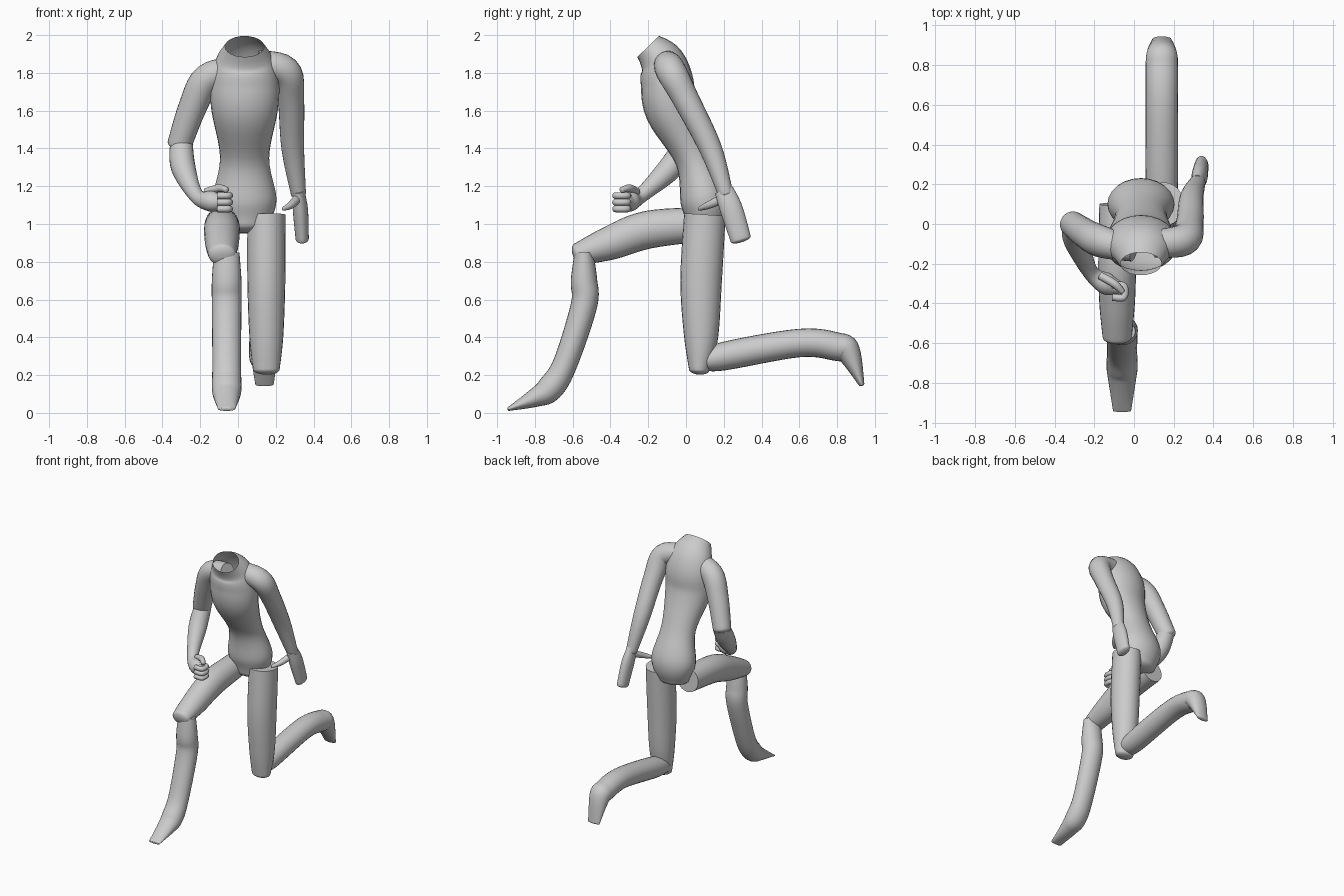
import bpy
import bmesh
import math
from mathutils import Vector

start_cube = bpy.data.objects.get("Cube")
if start_cube:
    bpy.data.objects.remove(start_cube, do_unlink=True)

SIDEWAYS, BACKWARDS, UPWARDS = Vector((1, 0, 0)), Vector((0, 1, 0)), Vector((0, 0, 1))
SIDES, STEPS = 24, 6

grey = bpy.data.materials.new("plain grey")
grey.use_nodes = True
grey.diffuse_color = (0.6, 0.6, 0.6, 1)
grey.node_tree.nodes["Principled BSDF"].inputs["Base Color"].default_value = grey.diffuse_color


def smooth_path(stations):
    """Pass a smooth spline through stations of position and radius."""
    points = [Vector(station) for station in stations]
    points = [points[0]] + points + [points[-1]]
    path = []
    for before, start, end, after in zip(points, points[1:], points[2:], points[3:]):
        leave, arrive = (end - before) / 2, (after - start) / 2
        for step in range(STEPS):
            t = step / STEPS
            ease = t * t * (3 - 2 * t)
            path.append(start.lerp(end, ease)
                        + leave * t * (1 - t) ** 2
                        - arrive * t * t * (1 - t))
    return path + [points[-1]]


def add_ring(bm, centre, along, across, width, depth):
    """Add an ellipse of vertices square to the path."""
    side = (across - along * across.dot(along)).normalized()
    front = along.cross(side)
    angles = [math.tau * corner / SIDES for corner in range(SIDES)]
    return [bm.verts.new(centre + side * width * math.cos(angle) + front * depth * math.sin(angle))
            for angle in angles]


def limb(name, stations, across=BACKWARDS, extra=0.0, gain=1.0, open_start=False):
    """Loft ellipses along (x, y, z, radius) stations and round off the end."""
    path = smooth_path(stations)
    centres = [point.xyz for point in path]
    bm = bmesh.new()
    rings = []
    for i, point in enumerate(path):
        following = centres[min(i + 1, len(path) - 1)]
        along = (following - centres[max(i - 1, 0)]).normalized()
        depth = point.w
        width = extra + gain * depth
        rings.append(add_ring(bm, centres[i], along, across, width, depth))

    # Low dome over the far end
    for step in range(1, STEPS):
        angle = math.pi / 2 * step / STEPS
        tip = centres[-1] + along * depth / 2 * math.sin(angle)
        shrink = math.cos(angle)
        rings.append(add_ring(bm, tip, along, across, width * shrink, depth * shrink))

    for ring, beyond in zip(rings, rings[1:]):
        for corner in range(SIDES):
            neighbour = (corner + 1) % SIDES
            bm.faces.new((ring[corner], ring[neighbour], beyond[neighbour], beyond[corner]))
    bm.faces.new(rings[-1])
    if not open_start:
        bm.faces.new(reversed(rings[0]))

    mesh = bpy.data.meshes.new(name)
    bm.to_mesh(mesh)
    bm.free()
    mesh.materials.append(grey)
    part = bpy.data.objects.new(name, mesh)
    bpy.context.collection.objects.link(part)
    bpy.ops.object.select_all(action="DESELECT")
    part.select_set(True)
    bpy.context.view_layer.objects.active = part
    bpy.ops.object.shade_smooth_by_angle(angle=math.radians(45))


def upright(x, profile):
    """Place a (y, z, radius) profile in the plane at x."""
    return [(x, *point) for point in profile]


def leg_part(name, x, profile):
    """Build a leg piece, which stays broad where the foot gets thin."""
    limb(name, upright(x, profile), across=SIDEWAYS, extra=0.04, gain=0.55)


# Torso, from the open neck down to the crotch
limb("torso", upright(.035, [
    (-.2, 1.94, .08), (-.13, 1.86, .12), (-.1, 1.75, .14), (-.08, 1.6, .135),
    (.04, 1.35, .1), (.1, 1.13, .13), (.1, 1, .1)]),
    across=SIDEWAYS, gain=1.3, open_start=True)

# Right leg, stepping forward
leg_part("right_thigh", -.085, [(.1, 1, .09), (-.2, .97, .1), (-.4, .9, .09), (-.57, .84, .06)])
leg_part("right_shin_and_foot", -.06, [
    (-.54, .85, .05), (-.54, .7, .07), (-.54, .57, .07), (-.64, .26, .065),
    (-.72, .13, .07), (-.8, .08, .05), (-.94, .02, .01)])

# Left leg, kneeling with the shin trailing behind
leg_part("left_thigh", .15, [(.1, 1.05, .11), (.08, .7, .11), (.08, .4, .09), (.07, .23, .055)])
leg_part("left_shin_and_foot", .14, [
    (.08, .27, .05), (.2, .3, .075), (.6, .37, .075), (.8, .35, .075),
    (.86, .32, .065), (.93, .15, .015)])

# Left arm, hanging back with a flat hand
limb("left_arm", [
    (.1, -.1, 1.85, .07), (.25, -.08, 1.81, .08), (.28, 0, 1.66, .07),
    (.29, .13, 1.4, .06), (.32, .21, 1.16, .04)])
limb("left_hand", [(.32, .2, 1.18, .03), (.33, .24, 1.08, .04), (.34, .29, .92, .035)], extra=.02)
limb("left_thumb", [(.32, .21, 1.14, .025), (.28, .12, 1.1, .02), (.24, .07, 1.08, .01)], SIDEWAYS)

# Right arm, bent at the elbow
limb("right_upper_arm", [
    (0, -.13, 1.83, .06), (-.16, -.09, 1.77, .08), (-.24, -.05, 1.62, .075), (-.31, 0, 1.42, .065)])
limb("right_forearm_and_palm", [
    (-.3, 0, 1.43, .06), (-.29, -.08, 1.3, .065), (-.22, -.24, 1.15, .04),
    (-.14, -.3, 1.12, .055), (-.08, -.32, 1.12, .035)])
limb("right_thumb", [(-.17, -.26, 1.17, .02), (-.1, -.3, 1.19, .02), (-.06, -.34, 1.18, .015)])

# Curled fingers stacked down the fist, each bent round the same arc
for number, finger in enumerate(["index", "middle", "outer"]):
    height = 1.15 - number * .035
    bends = [math.radians(turn) for turn in range(-135, 136, 90)]
    limb(f"right_{finger}_finger", [
        (-.08 + .04 * math.cos(bend), -.34 + .04 * math.sin(bend), height, .018)
        for bend in bends], across=UPWARDS)
